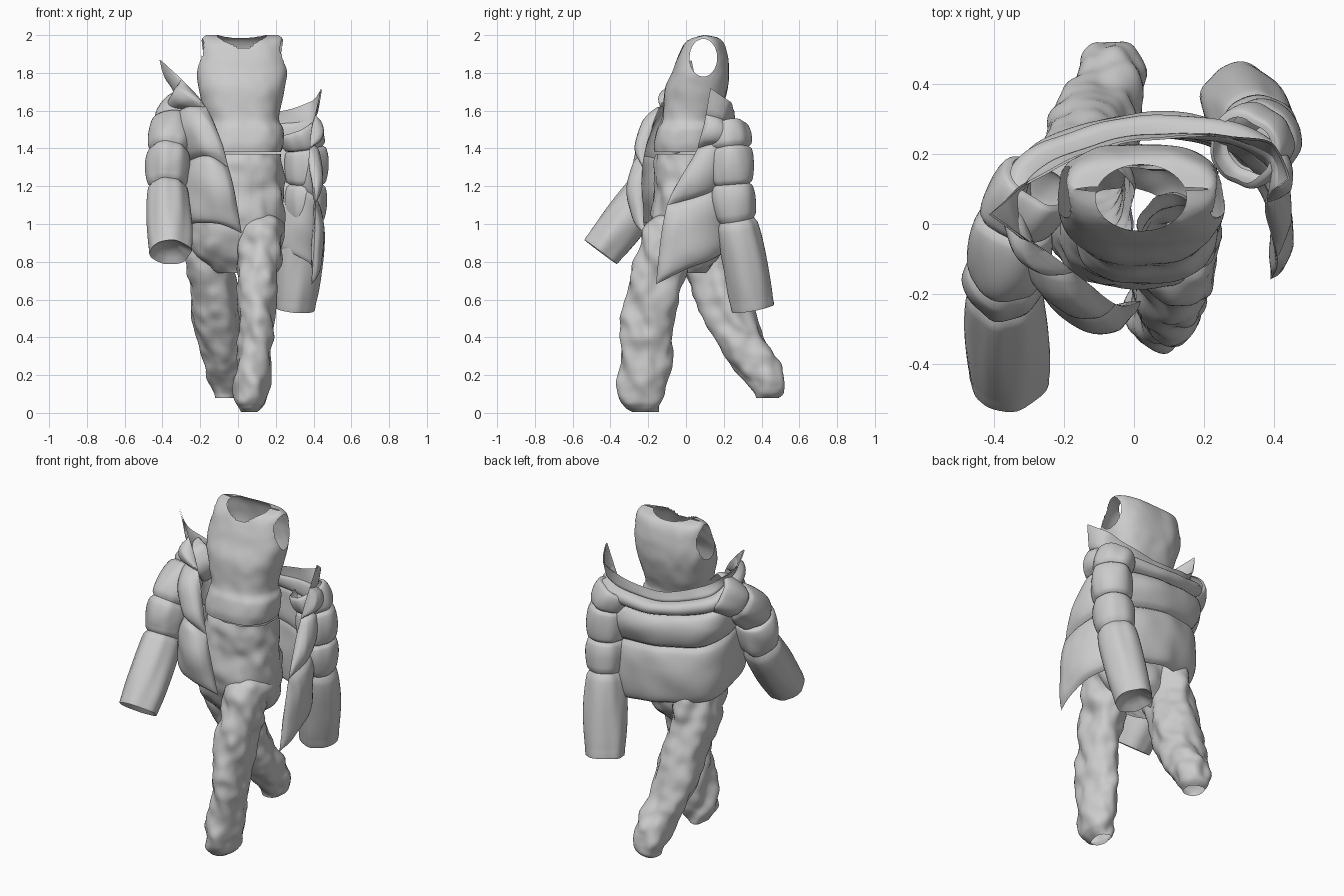
import bpy, bmesh, math
from mathutils import Vector, noise

if "Cube" in bpy.data.objects:
    bpy.data.objects.remove(bpy.data.objects["Cube"])


def finish(name, bm, angle=50):
    bmesh.ops.recalc_face_normals(bm, faces=bm.faces)
    me = bpy.data.meshes.new(name)
    bm.to_mesh(me)
    bm.free()
    ob = bpy.data.objects.new(name, me)
    bpy.context.collection.objects.link(ob)
    bpy.ops.object.select_all(action='DESELECT')
    ob.select_set(True)
    bpy.context.view_layer.objects.active = ob
    bpy.ops.object.shade_smooth_by_angle(angle=math.radians(angle))
    return ob


def spline(keys, t):
    """Catmull-Rom through tuples of any length, t in 0..len-1"""
    n = len(keys) - 1
    i = min(int(t), n - 1)
    f = t - i
    a, b, c, d = (keys[min(max(i + k, 0), n)] for k in (-1, 0, 1, 2))
    return [0.5 * (2*q + (r-p)*f + (2*p-5*q+4*r-s)*f*f + (3*q-p-3*r+s)*f**3)
            for p, q, r, s in zip(a, b, c, d)]


def skin(bm, rows, closed):
    vs = [[bm.verts.new(p) for p in row] for row in rows]
    for a, b in zip(vs, vs[1:]):
        m = len(a)
        for j in range(m if closed else m - 1):
            bm.faces.new((a[j], a[(j+1) % m], b[(j+1) % m], b[j]))
    return vs


def loft(keys, rows, sides, wrinkle=0.0, power=1.0, seed=0):
    """Stack of horizontal rings; key = x, y, z, rx, ry"""
    bm = bmesh.new()
    out = []
    for i in range(rows + 1):
        x, y, z, rx, ry = spline(keys, i / rows * (len(keys) - 1))
        ring = []
        for j in range(sides):
            a = 2 * math.pi * j / sides
            c, s = math.cos(a), math.sin(a)
            c, s = math.copysign(abs(c)**power, c), math.copysign(abs(s)**power, s)
            # slanting cloth folds
            q = Vector((x + rx*c, y + ry*s, z))
            n = noise.noise(Vector((q.x*10 + seed, q.y*8, q.z*6 + 5*q.y + 4*q.x)))
            n += 0.5 * noise.noise(Vector((q.x*16, q.y*14 + seed, q.z*14)))
            k = wrinkle * n
            ring.append((x + (rx+k)*c, y + (ry+k)*s, z))
        out.append(ring)
    return bm, skin(bm, out, True)


def cut_hole(bm, ax, c, r, keep):
    """Remove faces in an ellipse seen along one axis and snap the rim to it"""
    def d(p):
        return math.hypot((p[ax[0]] - c[0]) / r[0], (p[ax[1]] - c[1]) / r[1])
    old = {e for e in bm.edges if e.is_boundary}
    gone = [f for f in bm.faces
            if d(f.calc_center_median()) < 1 and keep(f.calc_center_median())]
    bmesh.ops.delete(bm, geom=gone, context='FACES')
    rim = {v for e in bm.edges if e.is_boundary and e not in old for v in e.verts}
    for v in rim:
        k = d(v.co)
        for a, o in zip(ax, c):
            v.co[a] = o + (v.co[a] - o) / k


# sleeveless top
bm, _ = loft([(.03, 0, 1.38, .2, .168), (.035, 0, 1.43, .207, .17),
              (.037, .01, 1.5, .203, .163), (.03, .02, 1.55, .186, .148),
              (.02, .04, 1.63, .205, .16), (.02, .055, 1.72, .225, .165),
              (.02, .075, 1.8, .24, .152), (.02, .088, 1.88, .235, .135),
              (.02, .095, 1.95, .225, .108), (.02, .1, 1.985, .212, .07),
              (.02, .1, 2.0, .19, .004)], 70, 96, .006, .8)
cut_hole(bm, (0, 1), (.02, .075), (.13, .095), lambda p: p.z > 1.86)
cut_hole(bm, (1, 2), (.092, 1.88), (.073, .1), lambda p: abs(p.x - .02) > .13)
finish("sleeveless_top", bm)

# trousers: waist and hips, then one leg forward and one leg back
bm, _ = loft([(.035, .0, 1.37, .195, .16), (.03, 0, 1.33, .2, .165),
              (.015, .01, 1.2, .23, .18), (0, .01, 1.05, .245, .19),
              (-.01, .02, .92, .24, .18), (-.01, .03, .82, .2, .14),
              (-.01, .03, .74, .1, .07)], 44, 64, .022, .85, 4)
finish("trouser_hips", bm)
legs = {
    "front_leg": [(.1, -.02, 1.06, .09, .11), (.12, -.06, 1.0, .115, .145),
                  (.12, -.11, .85, .112, .148), (.1, -.165, .67, .105, .145),
                  (.1, -.2, .5, .095, .135), (.087, -.205, .33, .088, .138),
                  (.075, -.222, .17, .09, .13), (.065, -.24, .07, .085, .115),
                  (.06, -.23, .03, .065, .09), (.06, -.21, .005, .04, .06)],
    "back_leg": [(-.1, .05, 1.06, .1, .12), (-.13, .07, .98, .13, .165),
                 (-.145, .125, .8, .125, .155), (-.125, .2, .6, .125, .15),
                 (-.1, .285, .4, .12, .135), (-.08, .365, .26, .105, .14),
                 (-.065, .42, .17, .1, .108), (-.06, .435, .11, .075, .08),
                 (-.065, .43, .08, .055, .055)]}
for n, (name, keys) in enumerate(legs.items()):
    bm, _ = loft(keys, 90, 56, .026, 1.0, 7 + 5*n)
    finish(name, bm)


# puffer sleeves: each span between path points is one padded segment
def sleeve(name, pts, radius):
    bm = bmesh.new()
    rows, per, sides = [], 16, 48
    n = (len(pts) - 1) * per
    for i in range(n + 1):
        t = i / per
        c = Vector(spline(pts, t))
        e = .02
        d = (Vector(spline(pts, min(t+e, len(pts)-1))) -
             Vector(spline(pts, max(t-e, 0)))).normalized()
        u = d.cross(Vector((0, 1, .2))).normalized()
        w = d.cross(u)
        bulge = max(0, math.sin(math.pi * (t % 1)))
        if t > len(pts) - 1.5:          # the cuff end stays wide
            bulge = max(bulge, .4) if i < n else .25
        puff = .78 + .22 * bulge ** .38
        ring = []
        for j in range(sides):
            a = 2 * math.pi * j / sides
            o = u * math.cos(a) + w * math.sin(a)
            k = noise.noise(c*3 + o*1.6) * .012
            ring.append(c + o * (radius * puff + k))
        rows.append(ring)
    # gathered cuff tucked back into the sleeve
    rows.append([c.lerp(p, .72) - d*.02 for p in rows[-1]])
    rows.append([c.lerp(p, .45) - d*.04 for p in rows[-2]])
    vs = skin(bm, rows, True)
    bm.faces.new(vs[-1])
    finish(name, bm)


sleeve("left_sleeve", [(-.27, .12, 1.61), (-.34, .01, 1.53), (-.36, -.14, 1.39),
                       (-.37, -.19, 1.2), (-.36, -.45, .85)], .118)
sleeve("right_sleeve", [(.31, .21, 1.51), (.355, .235, 1.4), (.36, .245, 1.21),
                        (.35, .265, 1.02), (.3, .355, .55)], .118)

# open puffer jacket body: stations run from one front edge round the back,
# each with hem, lower seam, upper seam and collar edge
stations = [
    [(.02, -.22, .95), (-.05, -.23, 1.3), (-.17, -.14, 1.62), (-.41, .03, 1.87)],
    [(-.1, -.25, 1.0), (-.16, -.24, 1.36), (-.27, -.1, 1.62), (-.37, .06, 1.76)],
    [(-.24, -.15, 1.0), (-.27, -.08, 1.33), (-.33, .05, 1.57), (-.32, .11, 1.7)],
    [(-.25, .14, .95), (-.25, .17, 1.29), (-.27, .18, 1.5), (-.22, .16, 1.64)],
    [(-.02, .26, .92), (0, .265, 1.26), (0, .265, 1.45), (0, .24, 1.58)],
    [(.2, .24, .88), (.22, .24, 1.23), (.25, .25, 1.44), (.24, .25, 1.6)],
    [(.33, .15, .82), (.35, .15, 1.18), (.37, .18, 1.42), (.37, .24, 1.64)],
    [(.4, 0, .76), (.4, .05, 1.14), (.4, .13, 1.42), (.415, .2, 1.67)],
    [(.39, -.16, .68), (.41, -.1, 1.1), (.38, .06, 1.4), (.44, .13, 1.72)]]
NU, NV = 112, 54


def cloth(u, v):
    return Vector(spline([spline(col, v) for col in stations], u))


def layer(outer):
    rows = []
    for i in range(NV + 1):
        v = 3 * i / NV
        row = []
        for j in range(NU + 1):
            u = 8 * j / NU
            p = cloth(u, v)
            du = cloth(min(u+.03, 8), v) - cloth(max(u-.03, 0), v)
            dv = cloth(u, min(v+.03, 3)) - cloth(u, max(v-.03, 0))
            nrm = dv.cross(du).normalized()
            band = abs(math.sin(math.pi * (v if v < 2 else min((v-2)*2, 1)))) ** .5
            edge = max(0, min(1, u / .5, (8 - u) / .5)) ** .5
            fold = noise.noise(p * 7) * .012
            h = (.05 * band if outer else -.015 * band) * edge + fold * edge
            if outer and v > 2.5:
                h += .006
            row.append(p + nrm * h)
        rows.append(row)
    return rows


bm = bmesh.new()
for side in (True, False):
    skin(bm, layer(side), False)
bmesh.ops.remove_doubles(bm, verts=bm.verts, dist=.0004)
finish("jacket_body", bm)
